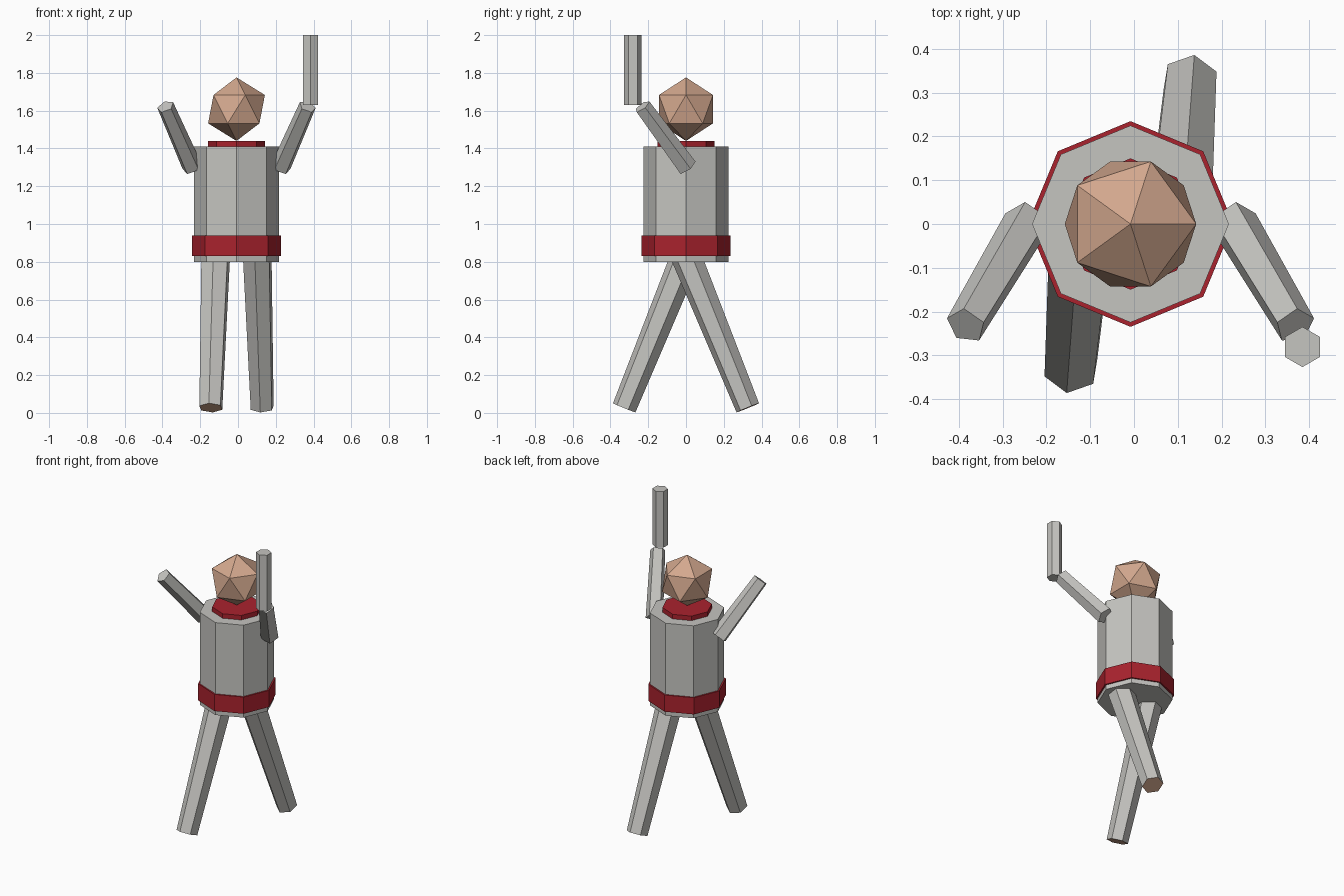
import bpy
import bmesh
from mathutils import Matrix, Vector

default = bpy.data.objects.get("Cube")
if default:
    bpy.data.objects.remove(default, do_unlink=True)

CX = -0.008  # body axis


def material(name, rgb):
    mat = bpy.data.materials.new(name)
    mat.use_nodes = True
    color = (*rgb, 1.0)
    mat.diffuse_color = color
    mat.node_tree.nodes["Principled BSDF"].inputs["Base Color"].default_value = color
    return mat


GREY = material("pale_grey", (0.56, 0.555, 0.53))
RED = material("deep_red", (0.40, 0.016, 0.027))
SKIN = material("skin_tan", (0.65, 0.39, 0.27))


def add_object(name, bm, *mats):
    bmesh.ops.recalc_face_normals(bm, faces=bm.faces[:])
    mesh = bpy.data.meshes.new(name)
    bm.to_mesh(mesh)
    bm.free()
    for mat in mats:
        mesh.materials.append(mat)
    obj = bpy.data.objects.new(name, mesh)
    bpy.context.collection.objects.link(obj)
    return obj


def prism(name, start, end, r_start, r_end, sides, mat, end_mat=None):
    """Tapered prism from start to end, with an optional colour on the end cap."""
    start, end = Vector(start), Vector(end)
    axis = end - start
    turn = Vector((0, 0, 1)).rotation_difference(axis).to_matrix().to_4x4()
    bm = bmesh.new()
    bmesh.ops.create_cone(bm, cap_ends=True, segments=sides, radius1=r_start,
                          radius2=r_end, depth=axis.length,
                          matrix=Matrix.Translation((start + end) / 2) @ turn)
    bm.normal_update()
    if end_mat:
        for face in bm.faces:
            if face.normal.dot(axis.normalized()) > 0.9:
                face.material_index = 1
        return add_object(name, bm, mat, end_mat)
    return add_object(name, bm, mat)


# Torso, belt and collar
prism("torso", (CX, 0, 0.80), (CX, 0, 1.41), 0.225, 0.225, 8, GREY)
prism("belt", (CX, 0, 0.83), (CX, 0, 0.94), 0.235, 0.235, 8, RED)
prism("collar", (CX, 0, 1.38), (CX, 0, 1.44), 0.15, 0.15, 8, RED)

# Head
bm = bmesh.new()
bmesh.ops.create_icosphere(bm, subdivisions=1, radius=0.168,
                           matrix=Matrix.Translation((CX, 0, 1.608)))
add_object("head", bm, SKIN)

# Raised arms and striding legs
for side, s in (("left", 1), ("right", -1)):
    prism(side + "_arm", (CX + s * 0.235, 0.005, 1.30),
          (CX + s * 0.376, -0.232, 1.622), 0.055, 0.047, 5, GREY)
    prism(side + "_leg", (CX + s * 0.11, 0, 0.83),
          (CX + s * 0.136, s * 0.327, 0.027), 0.081, 0.065, 6, GREY, SKIN)

# Baton above the left hand
prism("baton", (0.385, -0.281, 1.63), (0.385, -0.281, 2.0), 0.046, 0.046, 6, GREY)
